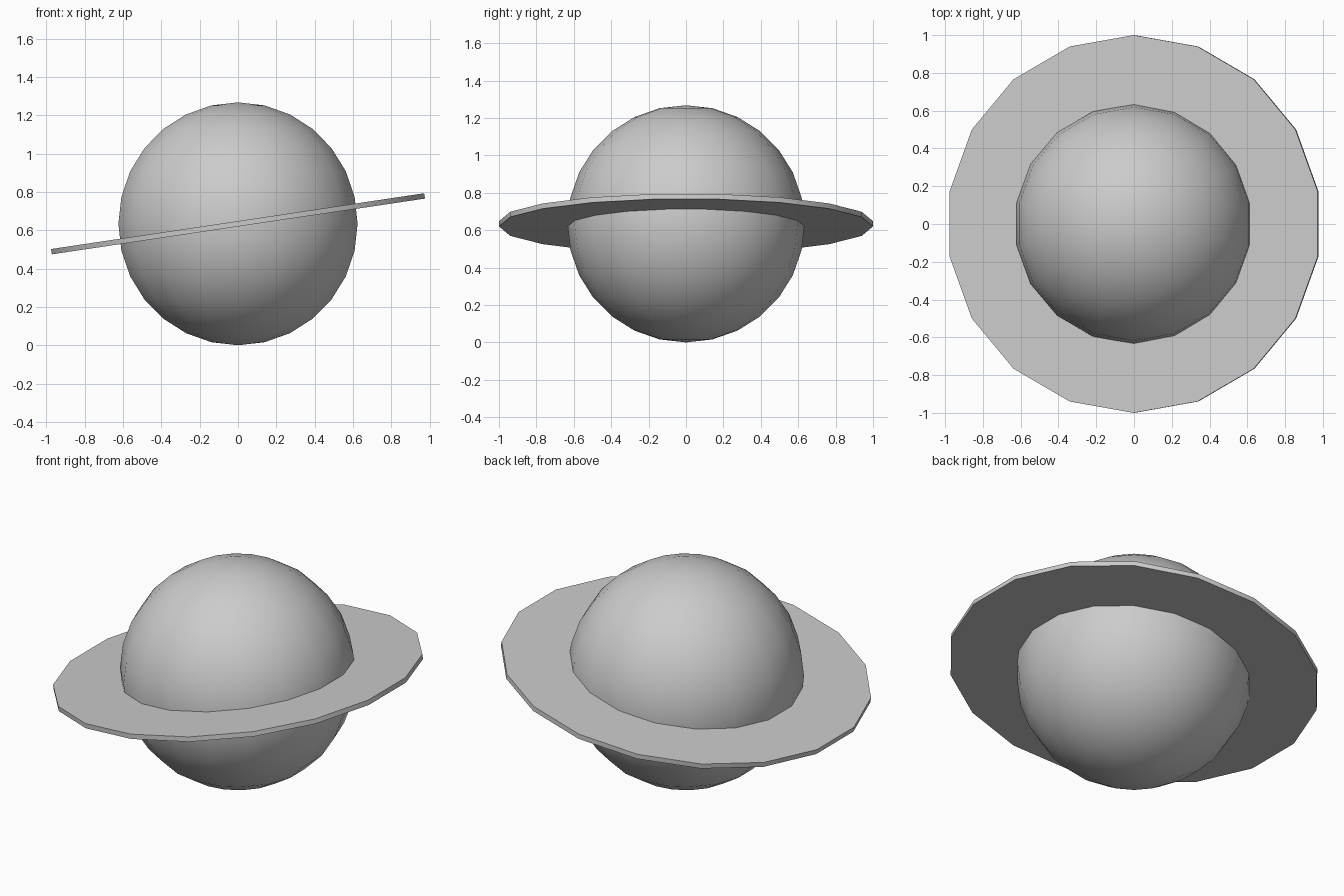
import bpy, bmesh
from math import sin, cos, pi, radians

if "Cube" in bpy.data.objects:
    bpy.data.objects.remove(bpy.data.objects["Cube"])

SIDES, RINGS = 18, 14
RADIUS = 0.634


def lathe(name, profile, closed=False):
    """Revolve (radius, z) points around z, with one corner on the -y axis."""
    bm = bmesh.new()
    loops = []
    for r, z in profile:
        if r < 1e-6:
            loops.append([bm.verts.new((0, 0, z))] * SIDES)
        else:
            loops.append([bm.verts.new((r * sin(2 * pi * i / SIDES),
                                        -r * cos(2 * pi * i / SIDES), z))
                          for i in range(SIDES)])
    pairs = list(zip(loops, loops[1:]))
    if closed:
        pairs.append((loops[-1], loops[0]))
    for a, b in pairs:
        for i in range(SIDES):
            j = (i + 1) % SIDES
            bm.faces.new(dict.fromkeys((a[i], a[j], b[j], b[i])))
    bmesh.ops.recalc_face_normals(bm, faces=bm.faces)
    mesh = bpy.data.meshes.new(name)
    bm.to_mesh(mesh)
    bm.free()
    obj = bpy.data.objects.new(name, mesh)
    bpy.context.collection.objects.link(obj)
    bpy.ops.object.select_all(action='DESELECT')
    obj.select_set(True)
    bpy.context.view_layer.objects.active = obj
    bpy.ops.object.shade_smooth_by_angle(angle=radians(35))
    obj.location.z = RADIUS
    return obj


# Round planet body
arc = [(RADIUS * sin(pi * k / RINGS), -RADIUS * cos(pi * k / RINGS))
       for k in range(RINGS + 1)]
lathe("planet_body", arc)

# Thin tilted ring, its inner rim hidden inside the body
T = 0.014
ring = lathe("planet_ring", [(0.56, -T), (1.0, -T), (1.0, T), (0.56, T)], closed=True)
ring.rotation_euler.y = radians(-8.5)
